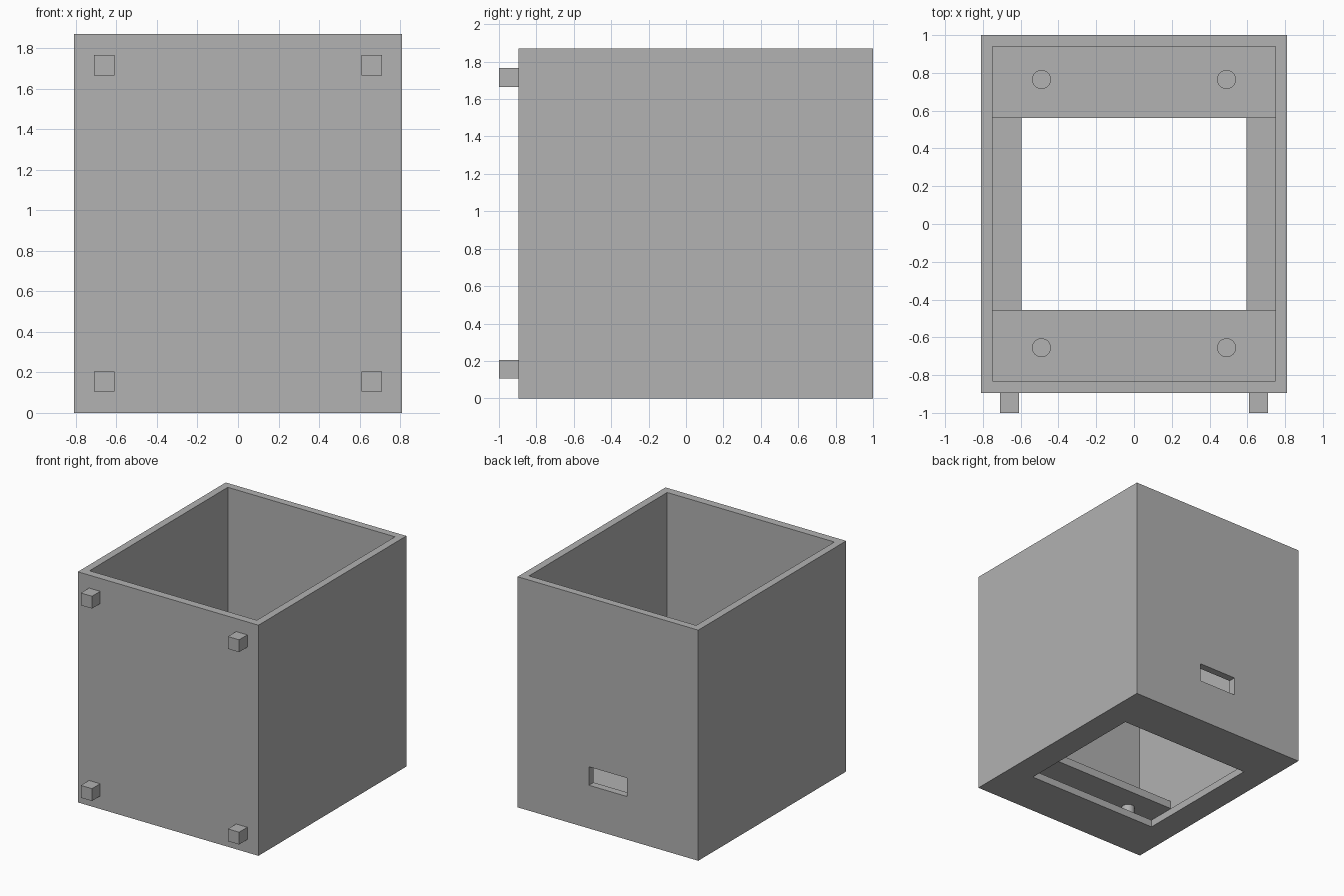
import bpy

if "Cube" in bpy.data.objects:
    bpy.data.objects.remove(bpy.data.objects["Cube"])

grey = bpy.data.materials.new("light_grey")
grey.diffuse_color = (0.445, 0.445, 0.445, 1)
grey.use_nodes = True
grey.node_tree.nodes["Principled BSDF"].inputs["Base Color"].default_value = grey.diffuse_color


def box(name, x, y, z):
    """Axis-aligned box from (min, max) ranges."""
    centre = [(a + b) / 2 for a, b in (x, y, z)]
    bpy.ops.mesh.primitive_cube_add(size=1, location=centre)
    ob = bpy.context.object
    ob.name = name
    ob.scale = [b - a for a, b in (x, y, z)]
    bpy.ops.object.transform_apply(location=False, rotation=False, scale=True)
    ob.data.materials.append(grey)
    return ob


def cut(target, cutter):
    """Subtract a cutter, then remove it."""
    cutter.hide_render = True
    mod = target.modifiers.new("cut", 'BOOLEAN')
    mod.operation = 'DIFFERENCE'
    mod.solver = 'EXACT'
    mod.object = cutter
    bpy.context.view_layer.objects.active = target
    bpy.ops.object.modifier_apply(modifier=mod.name)
    bpy.data.objects.remove(cutter)


# Open-topped case with a window in the floor and a cable slot at the back
case = box("case", (-0.81, 0.81), (-0.895, 1.0), (0, 1.87))
cut(case, box("cavity", (-0.75, 0.75), (-0.83, 0.94), (0.06, 2.0)))
cut(case, box("floor_window", (-0.595, 0.595), (-0.5, 0.605), (-0.1, 0.1)))
cut(case, box("cable_slot", (-0.17, 0.17), (0.9, 1.1), (0.35, 0.5)))

# Raised shelves across the front and back of the interior
box("front_shelf", (-0.75, 0.75), (-0.83, -0.455), (0.2, 0.265))
box("back_shelf", (-0.75, 0.75), (0.56, 0.94), (0.2, 0.265))

# Round posts from the floor through the shelves
for x in (-0.49, 0.49):
    for y in (-0.655, 0.765):
        bpy.ops.mesh.primitive_cylinder_add(
            vertices=32, radius=0.05, depth=0.23, location=(x, y, 0.165))
        post = bpy.context.object
        post.name = "post"
        post.data.materials.append(grey)
        bpy.ops.object.shade_smooth_by_angle()

# Small square feet on the front face
for x in (-0.66, 0.66):
    for z in (0.155, 1.715):
        box("foot", (x - 0.05, x + 0.05), (-1.0, -0.89), (z - 0.05, z + 0.05))
